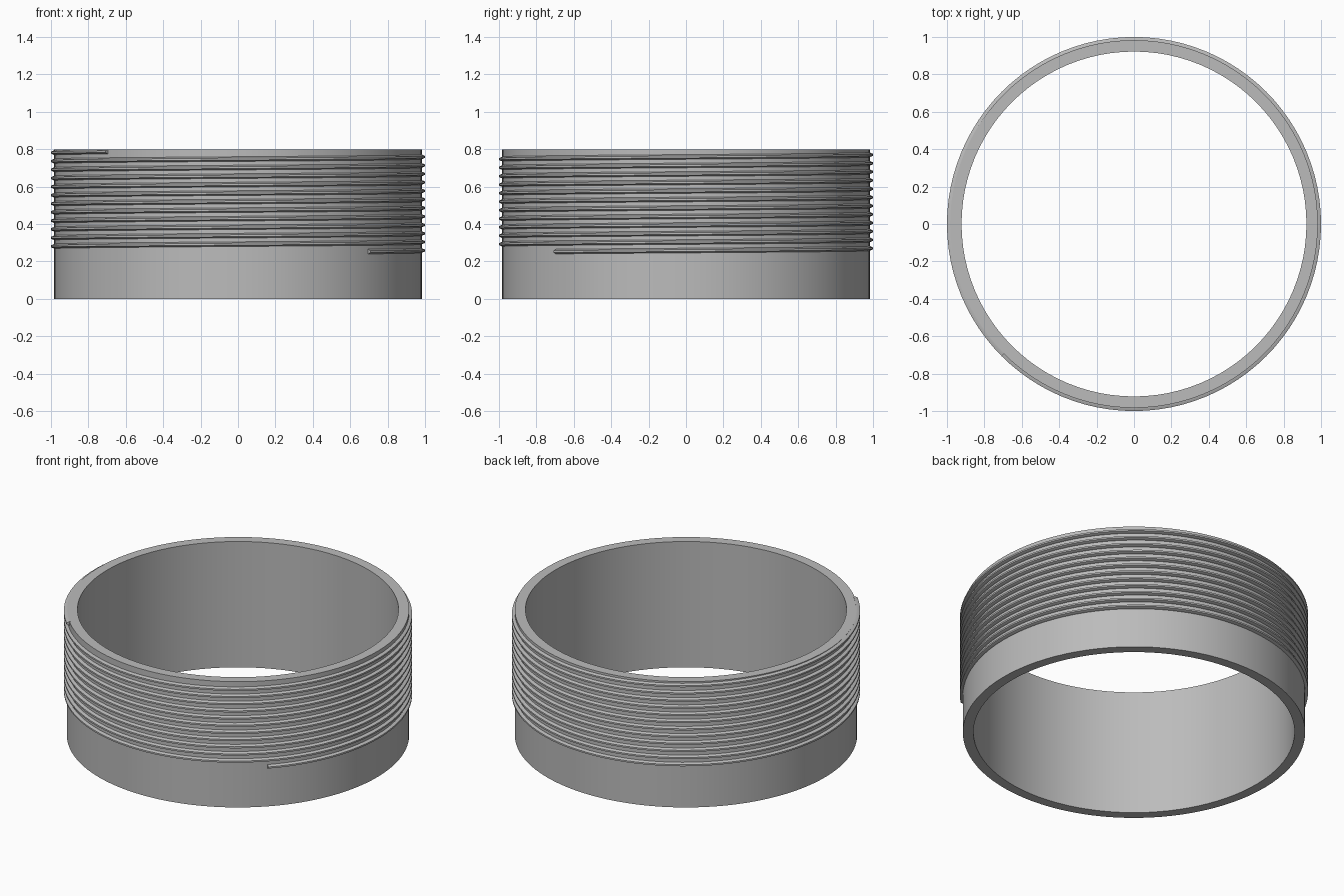
import bpy, bmesh, math

if "Cube" in bpy.data.objects:
    bpy.data.objects.remove(bpy.data.objects["Cube"])

grey = bpy.data.materials.new("plain grey")
grey.diffuse_color = (0.5, 0.5, 0.5, 1)
grey.use_nodes = True
grey.node_tree.nodes["Principled BSDF"].inputs["Base Color"].default_value = grey.diffuse_color

R_IN, R_OUT, R_CREST, HEIGHT = 0.922, 0.983, 1.0, 0.797
STEPS = 96                      # segments per turn
PITCH, TURNS = 0.0455, 11.75
Z_START, A_START = 0.2525, math.radians(-45)


def sweep(name, profile, place, count, closed):
    """Join copies of a closed profile, each set by place(i, r, z)."""
    bm = bmesh.new()
    rings = [[bm.verts.new(place(i, r, z)) for r, z in profile] for i in range(count)]
    n = len(profile)
    for i in range(count if closed else count - 1):
        a, b = rings[i], rings[(i + 1) % count]
        for k in range(n):
            m = (k + 1) % n
            bm.faces.new((a[k], b[k], b[m], a[m]))
    if not closed:
        bm.faces.new(rings[0])
        bm.faces.new(rings[-1][::-1])
    bmesh.ops.recalc_face_normals(bm, faces=bm.faces)
    mesh = bpy.data.meshes.new(name)
    bm.to_mesh(mesh)
    bm.free()
    mesh.materials.append(grey)
    obj = bpy.data.objects.new(name, mesh)
    bpy.context.collection.objects.link(obj)
    bpy.context.view_layer.objects.active = obj
    obj.select_set(True)
    bpy.ops.object.shade_smooth_by_angle(angle=math.radians(25))
    obj.select_set(False)
    return obj


def ring_point(i, r, z):
    a = 2 * math.pi * i / STEPS
    return (r * math.cos(a), r * math.sin(a), z)


def thread_point(i, r, z):
    a = A_START + 2 * math.pi * i / STEPS
    return (r * math.cos(a), r * math.sin(a), Z_START + PITCH * i / STEPS + z)


# Plain tube wall
sweep("tube_wall", [(R_IN, 0), (R_OUT, 0), (R_OUT, HEIGHT), (R_IN, HEIGHT)],
      ring_point, STEPS, True)

# Helical ridge around the upper part, slightly sunk into the wall
sweep("screw_thread",
      [(R_OUT - 0.006, -0.0125), (R_OUT, -0.0125), (R_CREST, -0.005),
       (R_CREST, 0.005), (R_OUT, 0.0125), (R_OUT - 0.006, 0.0125)],
      thread_point, int(TURNS * STEPS) + 1, False)
